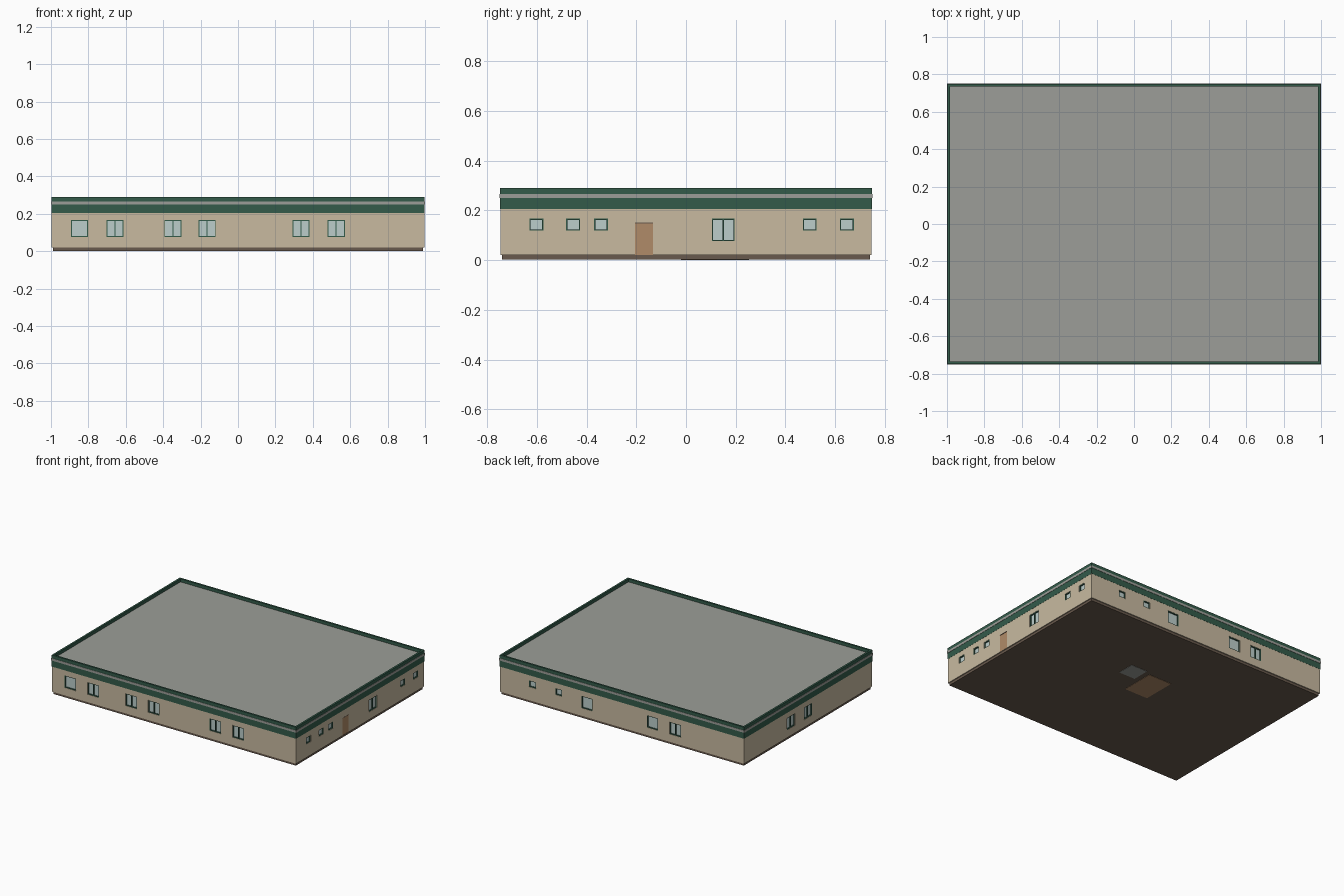
import bpy, bmesh
from mathutils import Matrix, Vector
from math import radians

old = bpy.data.objects.get("Cube")
if old:
    bpy.data.objects.remove(old)


def material(name, hex_code):
    def linear(c):
        return c / 12.92 if c <= 0.04045 else ((c + 0.055) / 1.055) ** 2.4
    rgb = [linear(int(hex_code[i:i + 2], 16) / 255) for i in (0, 2, 4)]
    m = bpy.data.materials.new(name)
    m.use_nodes = True
    m.diffuse_color = (*rgb, 1)
    bsdf = m.node_tree.nodes["Principled BSDF"]
    bsdf.inputs["Base Color"].default_value = (*rgb, 1)
    bsdf.inputs["Roughness"].default_value = 0.8
    return m


WALL = material("beige wall", "C8BAA0")
GREEN = material("dark green trim", "335B4A")
ROOF = material("grey roof", "9C9E98")
GLASS = material("pale glass", "BCCECB")
DOOR = material("tan door", "B08B68")
BASE = material("brown plinth", "695A4D")


def boxes(name, mat, spans, matrix=Matrix()):
    """One object made of boxes, each given as a pair of opposite corners."""
    bm = bmesh.new()
    for lo, hi in spans:
        lo, hi = Vector(lo), Vector(hi)
        place = Matrix.Translation((lo + hi) / 2) @ Matrix.Diagonal((*(hi - lo), 1))
        bmesh.ops.create_cube(bm, size=1, matrix=matrix @ place)
    mesh = bpy.data.meshes.new(name)
    bm.to_mesh(mesh)
    bm.free()
    mesh.materials.append(mat)
    ob = bpy.data.objects.new(name, mesh)
    bpy.context.collection.objects.link(ob)
    return ob


def slab(name, mat, x, y, z0, z1):
    return boxes(name, mat, [((-x, -y, z0), (x, y, z1))])


def ring(name, mat, x, y, t, z0, z1):
    return boxes(name, mat, [
        ((-x, -y, z0), (x, t - y, z1)), ((-x, y - t, z0), (x, y, z1)),
        ((-x, t - y, z0), (t - x, y - t, z1)), ((x - t, t - y, z0), (x, y - t, z1))])


# Main body, from the plinth up to the parapet
slab("plinth", BASE, 0.99, 0.74, 0.002, 0.02)
walls = slab("walls", WALL, 0.997, 0.747, 0.02, 0.205)
slab("lower_green_band", GREEN, 0.998, 0.748, 0.205, 0.25)
slab("roof_slab", ROOF, 1.0, 0.75, 0.25, 0.267)
ring("parapet", GREEN, 0.998, 0.748, 0.014, 0.267, 0.29)


# Each side: turn about z, wall distance, then openings as (centre, kind).
# Centres run left to right when that side is seen from outside.
SIDES = {
    "front": (0, 0.747, [(-0.847, "single"), (-0.658, "double"), (-0.348, "double"),
                         (-0.165, "double"), (0.337, "double"), (0.525, "double")]),
    "left": (90, 0.997, [(-0.602, "small"), (-0.454, "small"), (-0.342, "small"),
                         (-0.169, "door"), (0.15, "double"), (0.498, "small"), (0.647, "small")]),
    "back": (180, 0.747, [(-0.73, "small"), (-0.516, "small"), (-0.285, "single"),
                          (0.25, "single"), (0.435, "double")]),
    "right": (270, 0.997, [(-0.2, "double"), (0.0, "double")]),
}
# Half width, bottom and top of every kind of opening
KINDS = {"single": (0.046, 0.077, 0.167), "double": (0.046, 0.077, 0.167),
         "small": (0.028, 0.119, 0.167), "door": (0.036, 0.021, 0.151)}
DEPTH = 0.014
FRAME = 0.005

for side, (turn, dist, openings) in SIDES.items():
    rot = Matrix.Rotation(radians(turn), 4, "Z")
    holes, frames, panes = [], [], []
    for c, kind in openings:
        w, z0, z1 = KINDS[kind]
        l, r = c - w, c + w
        outer, inner = -dist, DEPTH - dist
        holes.append(((l, outer - 0.05, z0), (r, inner, z1)))
        if kind == "door":
            boxes("door", DOOR, [((l, outer + 0.002, z0), (r, inner, z1))], rot)
            boxes("door_lintel", BASE, [((l, outer - 0.001, z1 - 0.003), (r, inner, z1))], rot)
            continue
        panes.append(((l, inner - 0.004, z0), (r, inner, z1)))
        f0 = outer + 0.002
        frames += [((l, f0, z0), (l + FRAME, inner, z1)), ((r - FRAME, f0, z0), (r, inner, z1)),
                   ((l + FRAME, f0, z0), (r - FRAME, inner, z0 + FRAME)),
                   ((l + FRAME, f0, z1 - FRAME), (r - FRAME, inner, z1))]
        if kind == "double":
            frames.append(((c - 0.0025, f0, z0 + FRAME), (c + 0.0025, inner, z1 - FRAME)))
    boxes(side + "_window_frames", GREEN, frames, rot)
    boxes(side + "_window_panes", GLASS, panes, rot)

    # Cut the openings out of the walls
    cutter = boxes(side + "_cutter", WALL, holes, rot)
    cutter.hide_render = True
    cut = walls.modifiers.new("openings", "BOOLEAN")
    cut.operation, cut.solver, cut.object = "DIFFERENCE", "EXACT", cutter
    bpy.context.view_layer.objects.active = walls
    bpy.ops.object.modifier_apply(modifier=cut.name)
    bpy.data.objects.remove(cutter)

# Hatches under the floor
boxes("floor_hatch", DOOR, [((-0.13, -0.02, 0), (0.06, 0.23, 0.004))])
boxes("floor_vent", ROOF, [((0.1, 0.125, 0), (0.233, 0.254, 0.004))])
